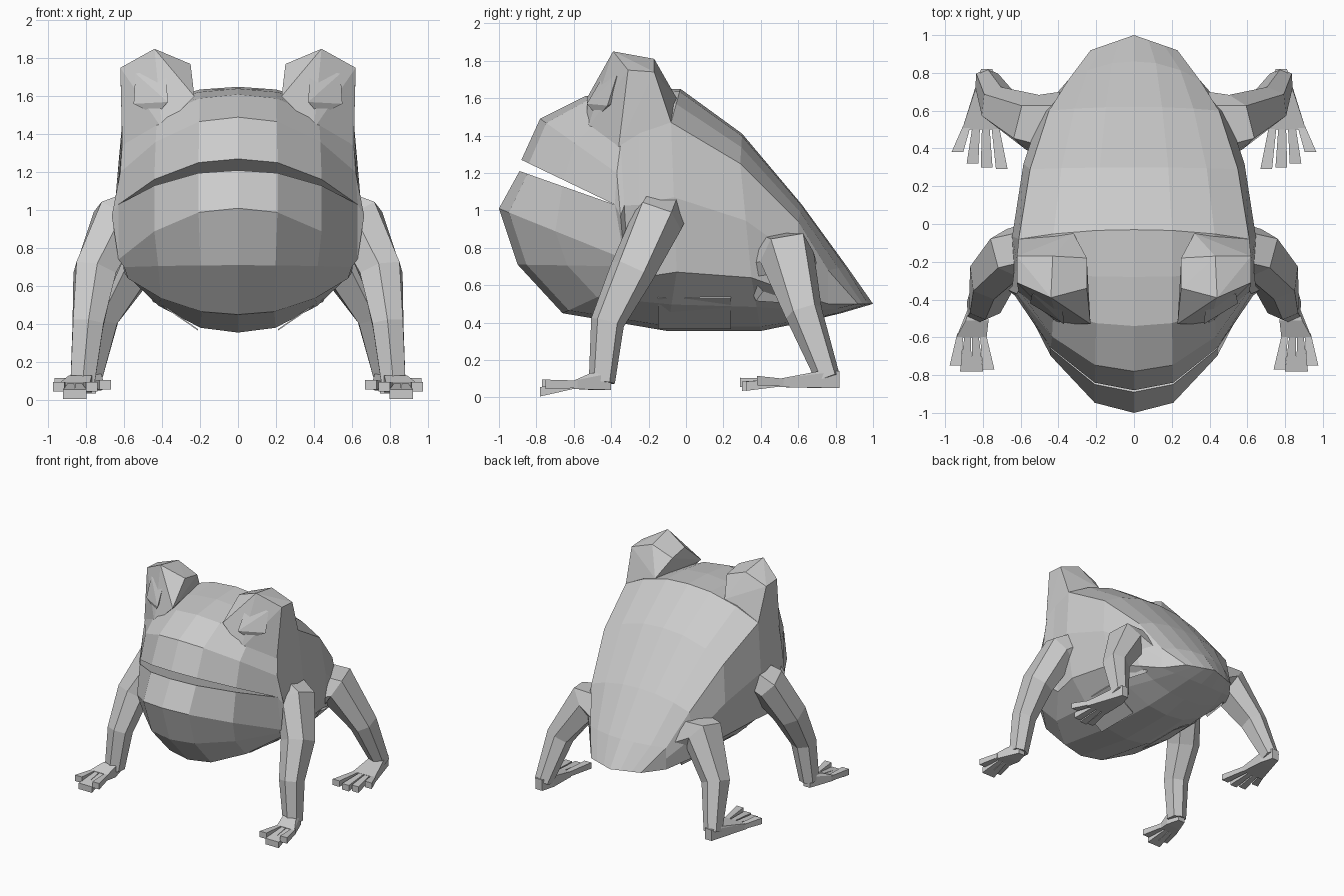
import bpy, bmesh
from mathutils import Vector

if "Cube" in bpy.data.objects:
    bpy.data.objects.remove(bpy.data.objects["Cube"], do_unlink=True)

skin = bpy.data.materials.new("grey skin")
skin.use_nodes = True
grey = (0.6, 0.6, 0.6, 1)
skin.diffuse_color = grey
skin.node_tree.nodes["Principled BSDF"].inputs["Base Color"].default_value = grey


def finish(bm, name):
    """Turn the left half into an object mirrored across x."""
    bmesh.ops.remove_doubles(bm, verts=bm.verts, dist=0.001)
    bmesh.ops.recalc_face_normals(bm, faces=bm.faces)
    mesh = bpy.data.meshes.new(name)
    bm.to_mesh(mesh)
    bm.free()
    mesh.materials.append(skin)
    ob = bpy.data.objects.new(name, mesh)
    bpy.context.collection.objects.link(ob)
    ob.modifiers.new("mirror", "MIRROR").merge_threshold = 0.001


def hull(bm, points):
    part = bmesh.new()
    for p in points:
        part.verts.new(p)
    found = bmesh.ops.convex_hull(part, input=part.verts)
    loose = set(found["geom_interior"] + found["geom_unused"])
    bmesh.ops.delete(part, geom=[v for v in loose if isinstance(v, bmesh.types.BMVert)], context="VERTS")
    temp = bpy.data.meshes.new("temp")
    part.to_mesh(temp)
    part.free()
    bm.from_mesh(temp)
    bpy.data.meshes.remove(temp)


def quads(bm, grid):
    """Skin a grid of points."""
    rows = [[bm.verts.new(p) for p in row] for row in grid]
    for a, b in zip(rows, rows[1:]):
        for i in range(len(a) - 1):
            bm.faces.new((a[i], a[i + 1], b[i + 1], b[i]))


def limb(bm, path):
    """Six-sided tube through (x, y, z, radius) stations."""
    pts = [Vector(p[:3]) for p in path]
    rings = []
    for i, p in enumerate(pts):
        d = (pts[min(i + 1, len(pts) - 1)] - pts[max(i - 1, 0)]).normalized()
        u = d.cross(Vector((0, 1, 0))).normalized()
        v = d.cross(u)
        r = path[i][3]
        rings.append([bm.verts.new(p + (u * a + v * b) * r) for a, b in
                      ((.9, .6), (0, 1), (-.9, .6), (-.9, -.6), (0, -1), (.9, -.6))])
    for a, b in zip(rings, rings[1:]):
        for k in range(6):
            bm.faces.new((a[k], a[k - 1], b[k - 1], b[k]))
    bm.faces.new(rings[0])
    bm.faces.new(rings[-1])


def foot(bm, heel, palm, half, tips):
    """Wedge palm with splayed toes that widen toward the tips."""
    h, p = Vector(heel), Vector(palm)
    hull(bm, [h + Vector((s * w, y, z)) for s in (-1, 1) for w, y in ((.06, -.05), (.03, .06))
              for z in (-.04, .05)]
         + [p + Vector((s * half, 0, z)) for s in (-1, 1) for z in (-.025, .02)])
    for i, (x, y, z) in enumerate(tips):
        root = p + Vector((half * (i - 1.5) / 2, .02, 0))
        hull(bm, [root + Vector((s * half / 5, 0, t)) for s in (-1, 1) for t in (-.02, .02)]
             + [(x + s * .031, y, z + t) for s in (-1, 1) for t in (-.025, .025)])


# Body: rows run from lip to tail as centre y, centre z, half width, side y, side z
back = [(-.88, 1.27, .63, -.38, 1.03), (-.78, 1.49, .62, -.37, 1.2), (-.54, 1.61, .61, -.35, 1.35),
        (-.28, 1.64, .61, -.25, 1.42), (-.03, 1.65, .61, -.08, 1.47), (.3, 1.41, .55, .29, 1.25),
        (.62, 1.03, .45, .6, .94), (.86, .7, .35, .76, .68)]
belly = [(-.89, 1.21, .63, -.38, 1.03), (-1, 1.01, .63, -.33, .74), (-.9, .71, .6, -.31, .7),
         (-.66, .45, .58, -.25, .64), (-.1, .355, .6, -.05, .67), (.4, .355, .54, .35, .64),
         (.62, .4, .45, .6, .55), (.83, .45, .35, .76, .5)]
tail = (1, .5, .23, .92, .5)
across = (0, .33, .7, 1)


def span(row, drop=(0, .08, .45, 1)):
    yc, zc, w, ys, zs = row
    return [(w * t, yc + (ys - yc) * f, zc + (zs - zc) * f) for t, f in zip(across, drop)]


bm = bmesh.new()
tops, bottoms = ([span(r) for r in rows] + [span(tail, across)] for rows in (back, belly))
quads(bm, tops)
quads(bm, bottoms)
flank = []
for a, b in zip(tops, bottoms):
    mid = (Vector(a[3]) + Vector(b[3])) / 2
    if a[3][2] - b[3][2] > .2:
        mid.x += .04
    flank.append([a[3], mid, b[3]])
quads(bm, flank)
# Mouth roof and floor
for lip in (tops[0], bottoms[0]):
    quads(bm, [lip, [(0, y, z) for x, y, z in lip]])
finish(bm, "body")

# Belly flaps
bm = bmesh.new()
hull(bm, [(x, y, z + t) for x, z in ((.21, .365), (.45, .53)) for y in (-.15, .24) for t in (0, .008)])
finish(bm, "belly_flaps")

# Raised eye sockets
bm = bmesh.new()
hull(bm, [(.44, -.39, 1.85), (.43, -.17, 1.81), (.62, -.31, 1.75), (.62, -.17, 1.74),
          (.25, -.34, 1.77), (.25, -.18, 1.74), (.61, -.36, 1.34), (.61, -.08, 1.47),
          (.32, -.05, 1.6), (.23, -.53, 1.6), (.4, -.53, 1.43), (.4, -.2, 1.45)])
finish(bm, "eye_sockets")

# Jutting eyelids
bm = bmesh.new()
hull(bm, [(.55, -.42, 1.56), (.37, -.53, 1.57), (.43, -.47, 1.5), (.54, -.37, 1.72),
          (.38, -.43, 1.74), (.45, -.3, 1.6)])
finish(bm, "eyelids")

# Front legs
bm = bmesh.new()
limb(bm, [(.5, -.11, 1.0, .13), (.64, -.155, .94, .14), (.755, -.29, .67, .12),
          (.79, -.42, .4, .09), (.82, -.45, .08, .07)])
foot(bm, (.83, -.46, .08), (.86, -.6, .07), .08,
     [(.77, -.77, .07), (.83, -.78, .03), (.89, -.78, .03), (.945, -.75, .07)])
finish(bm, "front_legs")

# Hind legs
bm = bmesh.new()
limb(bm, [(.36, .5, .69, .215), (.54, .54, .75, .15), (.715, .63, .45, .1), (.78, .76, .1, .065)])
foot(bm, (.78, .76, .09), (.81, .5, .08), .1,
     [(.7, .29, .08), (.78, .3, .06), (.855, .32, .06), (.935, .38, .09)])
finish(bm, "hind_legs")
